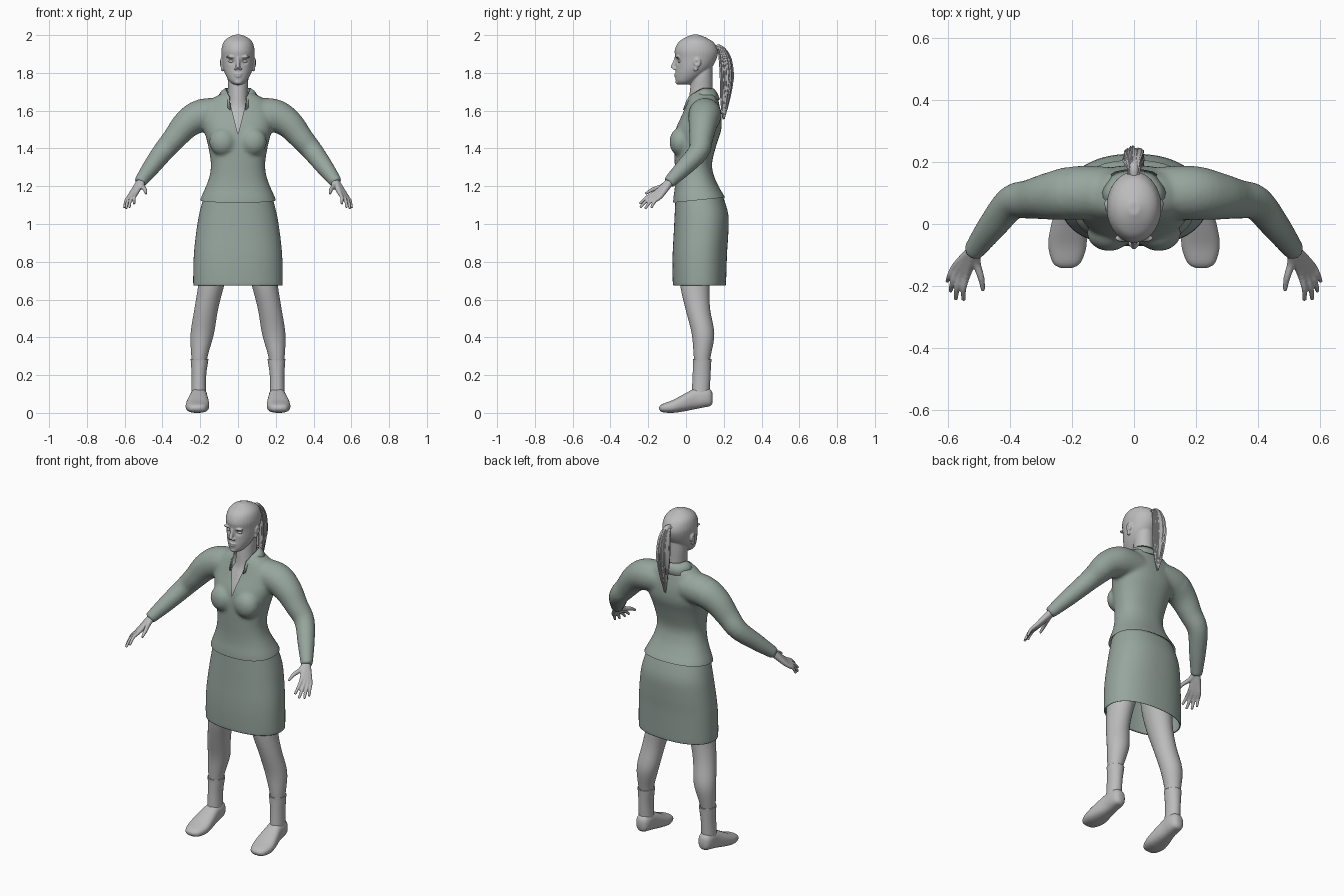
import bpy, bmesh, random
from math import cos, sin, pi, exp, copysign
from mathutils import Vector, Matrix

random.seed(4)
if "Cube" in bpy.data.objects:
    bpy.data.objects.remove(bpy.data.objects["Cube"])


def material(name, rgb):
    m = bpy.data.materials.new(name)
    m.use_nodes = True
    m.diffuse_color = (*rgb, 1)
    m.node_tree.nodes["Principled BSDF"].inputs["Base Color"].default_value = (*rgb, 1)
    return m


GREY = material("pale grey", (0.50, 0.50, 0.50))
SAGE = material("sage green", (0.31, 0.38, 0.345))


def spline(rows, n):
    """Catmull-Rom resampling of rows of numbers, n steps per span."""
    rows = [Vector(r) for r in rows]
    ext = [rows[0]] + rows + [rows[-1]]
    out = []
    for a, b, c, d in zip(ext, ext[1:], ext[2:], ext[3:]):
        for i in range(n):
            t = i / n
            out.append(b + (c - a) * (t / 2) + (a * 2 - b * 5 + c * 4 - d) * (t * t / 2)
                       + (b * 3 - a - c * 3 + d) * (t ** 3 / 2))
    return out + [rows[-1]]


def loft(bm, rings, seg, cap=True, power=2.0):
    """Skin a list of (centre, u axis, v axis) superellipse rings."""
    def sp(w):
        return copysign(abs(w) ** (2 / power), w)
    loops = []
    for c, u, v in rings:
        angles = [2 * pi * (i + 0.5) / seg for i in range(seg)]
        loops.append([bm.verts.new(c + u * sp(cos(a)) + v * sp(sin(a))) for a in angles])
    for p, q in zip(loops, loops[1:]):
        for i in range(seg):
            bm.faces.new((p[i], p[i - 1], q[i - 1], q[i]))
    if cap:
        bm.faces.new(loops[0])
        bm.faces.new(loops[-1])


def column(bm, rows, seg=32, cap=True, power=2.0, cx=False, n=4):
    """Upright body from rows of z, front y, back y, half width (and centre x)."""
    rings = []
    for r in spline(rows, n):
        x = r[4] if cx else 0
        rings.append((Vector((x, (r[1] + r[2]) / 2, r[0])), Vector((r[3], 0, 0)),
                      Vector((0, (r[2] - r[1]) / 2, 0))))
    loft(bm, rings, seg, cap, power)


def tube(bm, rows, seg=12, n=4):
    """Round limb from rows of x, y, z, radius."""
    pts = spline(rows, n)
    rings = []
    for i, p in enumerate(pts):
        t = (pts[min(i + 1, len(pts) - 1)].xyz - pts[max(i - 1, 0)].xyz).normalized()
        u = t.cross(Vector((0.9, 0.3, 0.2))).normalized()
        rings.append((p.xyz, u * p[3], t.cross(u) * p[3]))
    loft(bm, rings, seg)


def ball(bm, centre, radii):
    m = Matrix.Translation(centre) @ Matrix.Diagonal((*radii, 1))
    bmesh.ops.create_uvsphere(bm, u_segments=20, v_segments=12, radius=1, matrix=m)


def finish(bm, name, mat, voxel=0, smooth=3, side=1, angle=0.9):
    if side < 0:
        bmesh.ops.scale(bm, vec=(-1, 1, 1), verts=bm.verts)
    bmesh.ops.recalc_face_normals(bm, faces=bm.faces)
    me = bpy.data.meshes.new(name)
    bm.to_mesh(me)
    bm.free()
    ob = bpy.data.objects.new(name, me)
    bpy.context.collection.objects.link(ob)
    me.materials.append(mat)
    bpy.ops.object.select_all(action="DESELECT")
    bpy.context.view_layer.objects.active = ob
    ob.select_set(True)
    if voxel:
        r = ob.modifiers.new("blend", "REMESH")
        r.mode, r.voxel_size = "VOXEL", voxel
        s = ob.modifiers.new("soften", "SMOOTH")
        s.factor, s.iterations = 0.5, smooth
        for mod in ("blend", "soften"):
            bpy.ops.object.modifier_apply(modifier=mod)
    bpy.ops.object.shade_smooth_by_angle(angle=angle)
    return ob


SIDES = ((1, "left_"), (-1, "right_"))

# Jacket: torso, bust and sleeves blended, then hem and V neck cut open
bm = bmesh.new()
column(bm, [(1.06, -.07, .225, .215), (1.13, -.068, .212, .2), (1.19, -.06, .178, .174),
            (1.25, -.058, .15, .152), (1.32, -.06, .138, .144), (1.42, -.062, .162, .16),
            (1.5, -.055, .187, .18), (1.57, -.025, .188, .185), (1.63, 0, .177, .165),
            (1.67, .015, .167, .125), (1.70, .03, .15, .07)], power=2.3)
for s in (1, -1):
    ball(bm, (s * .08, -.03, 1.435), (.072, .058, .075))
    arm = [(.08, .1, 1.58, .085), (.19, .1, 1.575, .088), (.27, .09, 1.53, .077),
           (.335, .08, 1.455, .064), (.395, .068, 1.385, .056), (.46, -.01, 1.3, .047),
           (.505, -.07, 1.24, .037), (.522, -.093, 1.217, .033)]
    tube(bm, [(s * x, y, z, r) for x, y, z, r in arm], 20)
jacket = finish(bm, "jacket", SAGE, 0.01, 6)
bm = bmesh.new()
bm.from_mesh(jacket.data)
bmesh.ops.bisect_plane(bm, geom=bm.verts[:] + bm.edges[:] + bm.faces[:], clear_inner=True,
                       plane_co=(0, 0, 1.12), plane_no=(0, -.1, 1))
NECK_LOW, SLOPE = 1.475, .25
for s in (1, -1):
    bmesh.ops.bisect_plane(bm, geom=bm.verts[:] + bm.edges[:] + bm.faces[:],
                           plane_co=(0, 0, NECK_LOW), plane_no=(s, 0, -SLOPE))
opening = [f for f in bm.faces if f.calc_center_median().y < .07 and
           abs(f.calc_center_median().x) < SLOPE * (f.calc_center_median().z - NECK_LOW)]
bmesh.ops.delete(bm, geom=opening, context="FACES")
bm.to_mesh(jacket.data)
bm.free()

# Folded collar
inner = spline([(0, .15, 1.715), (.045, .135, 1.718), (.066, .085, 1.718), (.048, .015, 1.675)], 5)
outer = spline([(0, .18, 1.66), (.075, .16, 1.66), (.108, .085, 1.672), (.045, -.016, 1.605)], 5)
for s, tag in SIDES:
    bm = bmesh.new()
    strips = [[bm.verts.new(p) for p in (a, a.lerp(b, .5) + Vector((0, 0, .008)), b)]
              for a, b in zip(inner, outer)]
    for p, q in zip(strips, strips[1:]):
        for i in range(2):
            bm.faces.new((p[i], p[i + 1], q[i + 1], q[i]))
    ob = finish(bm, tag + "collar", SAGE, side=s)
    ob.modifiers.new("thickness", "SOLIDIFY").thickness = 0.007

# Skirt with a tapering slit at the back
SLIT_TOP = .86
bm = bmesh.new()
column(bm, [(1.15, -.055, .195, .18), (1.05, -.06, .224, .206), (.95, -.065, .224, .222),
            (.86, -.07, .218, .232), (.78, -.072, .215, .236), (.69, -.07, .212, .237),
            (.675, -.067, .209, .235)], seg=65, cap=False, power=2.3)
bm.verts.ensure_lookup_table()
slit = [f for f in bm.faces if f.calc_center_median().z < SLIT_TOP and
        f.calc_center_median().y > .1 and abs(f.calc_center_median().x) < .006]
edge_verts = {v for f in slit for v in f.verts}
bmesh.ops.delete(bm, geom=slit, context="FACES_ONLY")
for v in edge_verts:
    if v.is_valid:
        v.co.x *= .1 + .9 * min(1, max(0, (SLIT_TOP - v.co.z) / .18))
skirt = finish(bm, "skirt", SAGE)
skirt.modifiers.new("thickness", "SOLIDIFY").thickness = 0.006

# Head with neck and upper chest
bm = bmesh.new()
column(bm, [(1.738, -.04, .02, .024), (1.755, -.053, .05, .045), (1.79, -.056, .10, .066),
            (1.83, -.054, .138, .08), (1.88, -.057, .164, .086), (1.92, -.06, .168, .088),
            (1.96, -.042, .148, .078), (1.985, -.008, .11, .055), (2.002, .03, .07, .018)])
column(bm, [(1.43, -.045, .1, .09), (1.5, -.04, .1, .09), (1.58, -.008, .13, .08),
            (1.63, .012, .15, .06), (1.7, .02, .14, .052), (1.78, .03, .14, .055),
            (1.84, .05, .14, .05)])
tube(bm, [(0, -.05, 1.885, .009), (0, -.06, 1.855, .010), (0, -.073, 1.826, .011)], n=2)
ball(bm, (0, -.05, 1.793), (.025, .013, .005))
ball(bm, (0, -.049, 1.782), (.021, .013, .006))
ball(bm, (0, -.04, 1.752), (.022, .016, .014))
for s in (1, -1):
    ball(bm, (s * .012, -.062, 1.823), (.008, .01, .007))
    ball(bm, (s * .035, -.046, 1.884), (.028, .012, .007))
    ball(bm, (s * .087, .06, 1.855), (.010, .020, .026))
    ball(bm, (s * .083, .052, 1.825), (.008, .012, .018))
head = finish(bm, "head", GREY, 0.004, 2)
for v in head.data.vertices:  # eye sockets, hollow ears
    if v.co.y < 0:
        d = (Vector((abs(v.co.x), v.co.z)) - Vector((.034, 1.862))).length
        v.co.y += .012 * exp(-(d / .014) ** 2)
    elif abs(v.co.x) > .09:
        d = (v.co.yz - Vector((.056, 1.855))).length
        v.co.x *= 1 - .07 * exp(-(d / .009) ** 2)
for s, tag in SIDES:
    bm = bmesh.new()
    ball(bm, (s * .034, -.030, 1.861), (.016, .013, .009))
    finish(bm, tag + "eye", GREY)

# Ponytail: a core wrapped in loose strands
path = [(0, .15, 1.932, .014), (0, .185, 1.93, .016), (0, .208, 1.87, .026),
        (0, .216, 1.77, .028), (0, .208, 1.67, .019), (0, .2, 1.58, .004)]
bm = bmesh.new()
tube(bm, path, 14)
for k in range(30):
    a = 2 * pi * k / 30
    grow, end = random.uniform(.8, 1.2), random.uniform(-.03, .05)
    tube(bm, [(x + r * grow * cos(a), y + r * grow * sin(a), z + end * i / 5 * (i > 3),
               .002 + r * .15) for i, (x, y, z, r) in enumerate(path)], 5, 3)
finish(bm, "ponytail", GREY)

# Hands: every finger runs from the wrist through its knuckle
WRIST = (.512, -.08, 1.23, .022)
FINGERS = [((.538, -.16, 1.166), (.55, -.245, 1.107)), ((.553, -.157, 1.155), (.575, -.243, 1.087)),
           ((.565, -.147, 1.15), (.592, -.217, 1.08)), ((.573, -.133, 1.148), (.602, -.185, 1.085))]
for s, tag in SIDES:
    bm = bmesh.new()
    for knuckle, tip in FINGERS:
        k, t = Vector(knuckle), Vector(tip)
        mid = k.lerp(t, .5) + Vector((.006, -.006, .004))
        tube(bm, [WRIST, (*k, .013), (*mid, .0095), (*t, .007)], 10)
    tube(bm, [WRIST, (.508, -.125, 1.2, .014), (.493, -.175, 1.183, .011),
              (.487, -.215, 1.16, .007)], 10)
    finish(bm, tag + "hand", GREY, 0.004, 3, side=s)

# Legs, ankle socks and shoes
for s, tag in SIDES:
    bm = bmesh.new()
    column(bm, [(.98, -.03, .16, .09, .1), (.8, -.04, .14, .083, .12), (.67, -.03, .125, .069, .143),
                (.55, -.003, .128, .063, .168), (.42, .03, .15, .062, .189),
                (.31, .04, .133, .045, .203), (.25, .045, .12, .036, .205)], cx=True)
    finish(bm, tag + "leg", GREY, side=s)
    bm = bmesh.new()
    column(bm, [(.283, .044, .126, .04, .204), (.286, .036, .135, .047, .204),
                (.272, .037, .134, .046, .204), (.2, .035, .13, .039, .207),
                (.1, .03, .125, .04, .208)], cx=True)
    finish(bm, tag + "sock", GREY, side=s)
    bm = bmesh.new()
    shoe = [(-.142, .018, .032, .018, .218), (-.125, .004, .047, .045, .217),
            (-.07, 0, .068, .062, .215), (-.01, .008, .1, .057, .212), (.05, .02, .13, .046, .208),
            (.1, .03, .134, .043, .207), (.128, .036, .125, .034, .207), (.14, .05, .105, .018, .207)]
    rings = [(Vector((r[4], r[0], (r[1] + r[2]) / 2)), Vector((r[3], 0, 0)),
              Vector((0, 0, (r[2] - r[1]) / 2))) for r in spline(shoe, 4)]
    loft(bm, rings, 28, power=2.5)
    finish(bm, tag + "shoe", GREY, side=s)
